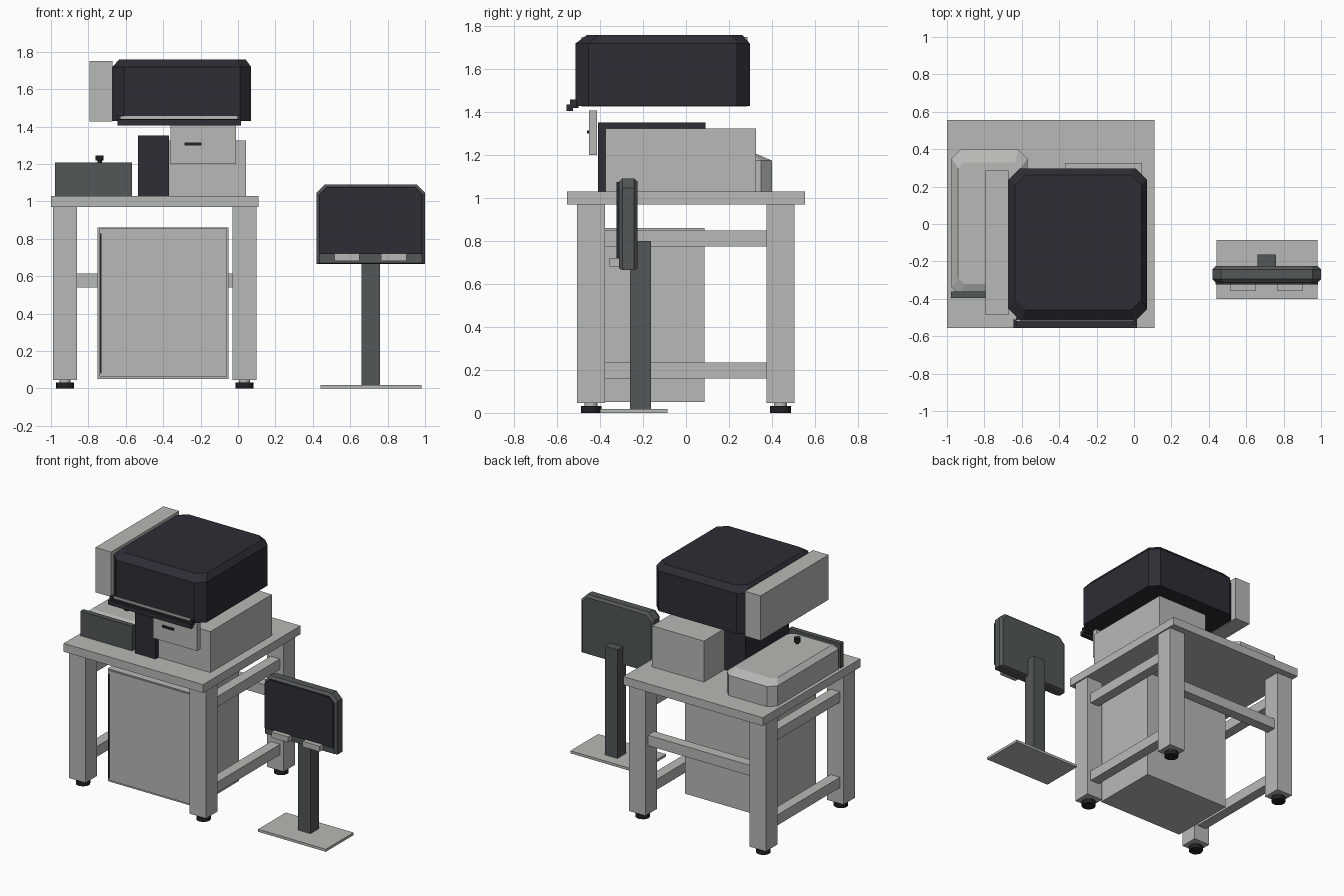
import bpy, bmesh
from mathutils import Vector

cube = bpy.data.objects.get("Cube")
if cube:
    bpy.data.objects.remove(cube, do_unlink=True)


def material(name, r, g, b):
    m = bpy.data.materials.new(name)
    m.use_nodes = True
    m.diffuse_color = (r, g, b, 1)
    m.node_tree.nodes["Principled BSDF"].inputs["Base Color"].default_value = (r, g, b, 1)
    return m


LIGHT = material("light grey", 0.47, 0.49, 0.46)
NAVY = material("dark navy", 0.026, 0.026, 0.036)
SLATE = material("slate grey", 0.084, 0.095, 0.095)
BLACK = material("black", 0.015, 0.015, 0.017)


def finish(name, bm, mat):
    bmesh.ops.recalc_face_normals(bm, faces=bm.faces)
    me = bpy.data.meshes.new(name)
    bm.to_mesh(me)
    bm.free()
    me.materials.append(mat)
    ob = bpy.data.objects.new(name, me)
    bpy.context.collection.objects.link(ob)
    return ob


def loft(name, rings, mat):
    """Skin matching point rings and cap both ends."""
    bm = bmesh.new()
    loops = [[bm.verts.new(p) for p in ring] for ring in rings]
    n = len(loops[0])
    for a, b in zip(loops, loops[1:]):
        for i in range(n):
            j = (i + 1) % n
            bm.faces.new((a[i], a[j], b[j], b[i]))
    bm.faces.new(loops[0])
    bm.faces.new(loops[-1])
    return finish(name, bm, mat)


def box(name, x, y, z, mat):
    bm = bmesh.new()
    bmesh.ops.create_cube(bm, size=1)
    lo, hi = Vector((x[0], y[0], z[0])), Vector((x[1], y[1], z[1]))
    for v in bm.verts:
        v.co = (lo + hi) / 2 + v.co * (hi - lo)
    return finish(name, bm, mat)


def cylinder(name, x, y, z, radius, mat, sides=16):
    bm = bmesh.new()
    bmesh.ops.create_cone(bm, cap_ends=True, segments=sides, radius1=radius,
                          radius2=radius, depth=z[1] - z[0])
    bmesh.ops.translate(bm, verts=bm.verts, vec=(x, y, sum(z) / 2))
    return finish(name, bm, mat)


def cut_rect(a, b, top, bottom):
    """Rectangle with corners cut by top and bottom amounts."""
    (a0, a1), (b0, b1) = a, b
    pts = [(a0, b1 - top), (a0 + top, b1), (a1 - top, b1), (a1, b1 - top)]
    if bottom:
        return pts + [(a1, b0 + bottom), (a1 - bottom, b0),
                      (a0 + bottom, b0), (a0, b0 + bottom)]
    return pts + [(a1, b0), (a0, b0)]


def flat_ring(x, y, z, cut):
    return [(px, py, z) for px, py in cut_rect(x, y, cut, cut)]


def upright_ring(x, z, y, cut):
    return [(px, y, pz) for px, pz in cut_rect(x, z, cut, 0)]


# Table: top, legs, feet and rails
box("table_top", (-1, 0.11), (-0.555, 0.555), (0.97, 1.03), LIGHT)
for side, cx in (("right", -0.925), ("left", 0.035)):
    for end, cy in (("front", -0.442), ("back", 0.44)):
        tag = f"{end}_{side}"
        box(f"leg_{tag}", (cx - 0.065, cx + 0.065), (cy - 0.065, cy + 0.065),
            (0.045, 0.97), LIGHT)
        cylinder(f"foot_collar_{tag}", cx, cy, (0.03, 0.045), 0.03, LIGHT)
        cylinder(f"foot_{tag}", cx, cy, (0, 0.032), 0.048, BLACK)
    for level, z in (("lower", (0.16, 0.235)), ("upper", (0.775, 0.85))):
        box(f"{level}_rail_{side}", (cx - 0.037, cx + 0.037), (-0.38, 0.38), z, LIGHT)
box("back_rail", (-0.865, -0.025), (0.403, 0.477), (0.54, 0.615), LIGHT)

# Cabinet under the table
box("cabinet", (-0.75, -0.05), (-0.41, 0.085), (0.05, 0.86), LIGHT)
box("cabinet_door", (-0.74, -0.058), (-0.42, -0.41), (0.065, 0.855), LIGHT)
box("door_hinge_strip", (-0.738, -0.73), (-0.425, -0.419), (0.08, 0.83), BLACK)

# Tray unit with its front panel and knob
loft("tray_unit", [
    flat_ring((-0.975, -0.57), (-0.39, 0.4), 1.03, 0.05),
    flat_ring((-0.975, -0.57), (-0.39, 0.4), 1.175, 0.05),
    flat_ring((-0.94, -0.605), (-0.32, 0.33), 1.205, 0.03)], LIGHT)
box("tray_front_panel", (-0.978, -0.567), (-0.395, -0.36), (1.03, 1.208), SLATE)
cylinder("knob_stem", -0.74, -0.21, (1.2, 1.22), 0.012, BLACK)
cylinder("knob", -0.74, -0.21, (1.218, 1.245), 0.022, BLACK)

# Central machine on the table
box("dark_column", (-0.535, -0.37), (-0.41, 0.09), (1.03, 1.352), NAVY)
box("machine_body", (-0.37, 0.043), (-0.375, 0.325), (1.03, 1.325), LIGHT)
box("drawer_front", (-0.36, -0.01), (-0.452, -0.415), (1.2, 1.408), LIGHT)
box("drawer_handle", (-0.285, -0.195), (-0.46, -0.45), (1.3, 1.315), BLACK)

# Upper hood with side box and front bar
loft("hood", [
    flat_ring((-0.67, 0.07), (-0.515, 0.297), 1.43, 0.06),
    flat_ring((-0.67, 0.07), (-0.515, 0.297), 1.72, 0.06),
    flat_ring((-0.635, 0.04), (-0.46, 0.262), 1.76, 0.055)], NAVY)
box("hood_side_box", (-0.795, -0.67), (-0.487, 0.287), (1.427, 1.75), LIGHT)
box("hood_front_bar", (-0.645, 0.015), (-0.556, -0.525), (1.405, 1.437), NAVY)
box("hood_bar_mount", (-0.63, 0.0), (-0.54, -0.5), (1.42, 1.442), NAVY)
box("hood_light_strip", (-0.63, 0.0), (-0.522, -0.51), (1.442, 1.457), LIGHT)
for side, x in (("right", -0.645), ("left", -0.003)):
    box(f"hood_bar_end_{side}", (x, x + 0.018), (-0.54, -0.51), (1.42, 1.46), NAVY)

# Display on its stand
box("stand_base", (0.44, 0.98), (-0.4, -0.085), (0, 0.018), LIGHT)
box("stand_post", (0.66, 0.76), (-0.26, -0.163), (0.018, 0.8), SLATE)
wide, narrow = ((0.42, 1.0), (0.665, 1.092)), ((0.437, 0.983), (0.672, 1.077))
loft("display_body", [
    upright_ring(*narrow, -0.312, 0.04),
    upright_ring(*wide, -0.295, 0.045),
    upright_ring(*wide, -0.242, 0.045),
    upright_ring(*narrow, -0.225, 0.04)], SLATE)
loft("display_screen", [
    upright_ring((0.437, 0.983), (0.718, 1.075), y, 0.035)
    for y in (-0.324, -0.311)], NAVY)
for side, x in (("right", 0.515), ("left", 0.765)):
    box(f"display_grip_{side}", (x, x + 0.135), (-0.357, -0.31), (0.682, 0.722), LIGHT)
